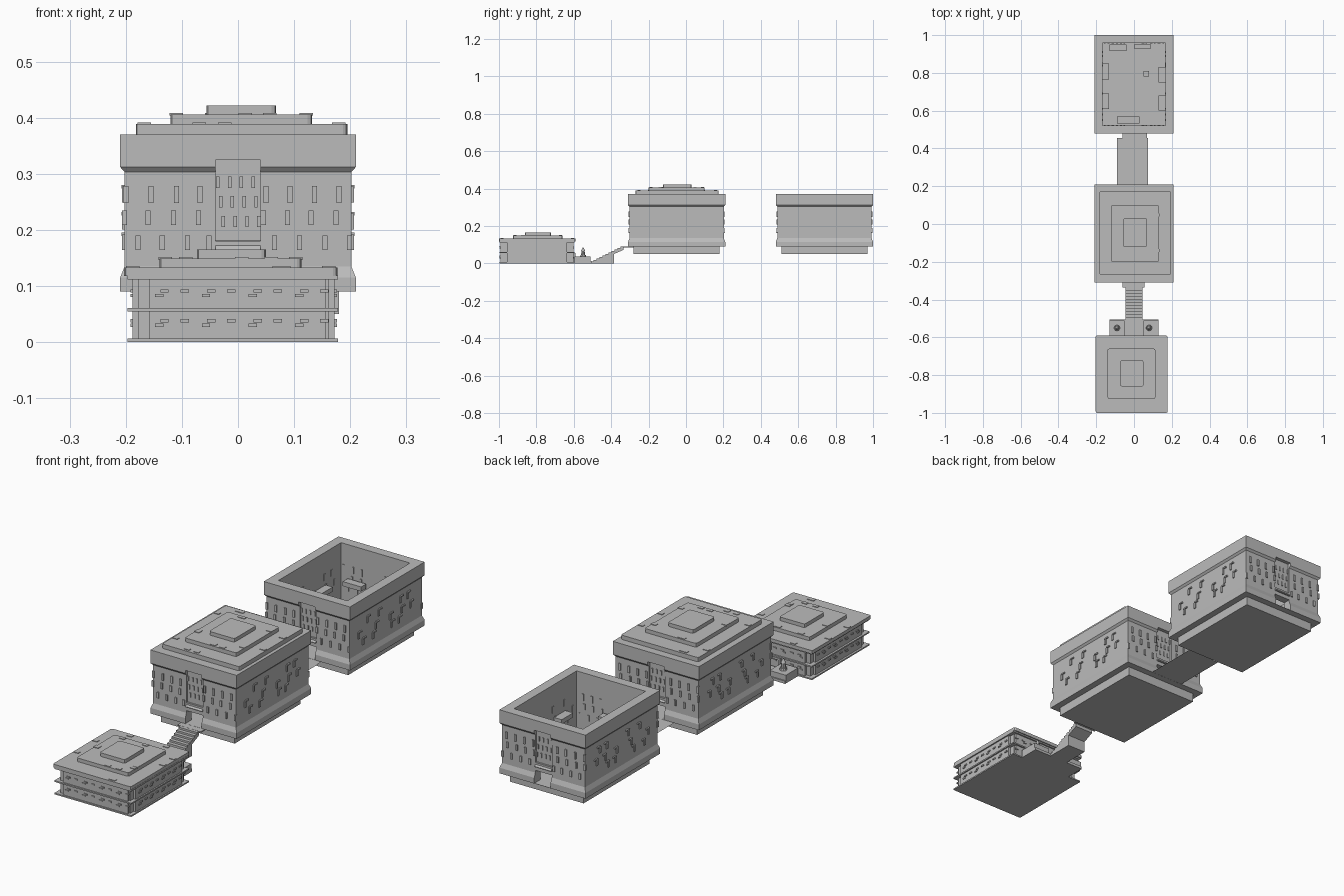
import bpy, bmesh, math, random
from mathutils import Matrix

if "Cube" in bpy.data.objects:
    bpy.data.objects.remove(bpy.data.objects["Cube"])
random.seed(4)

stone = bpy.data.materials.new("grey_stone")
stone.diffuse_color = (0.5, 0.5, 0.5, 1)
stone.use_nodes = True
stone.node_tree.nodes["Principled BSDF"].inputs["Base Color"].default_value = stone.diffuse_color

def finish(name, bm):
    bmesh.ops.recalc_face_normals(bm, faces=bm.faces)
    me = bpy.data.meshes.new(name)
    bm.to_mesh(me)
    bm.free()
    me.materials.append(stone)
    ob = bpy.data.objects.new(name, me)
    bpy.context.collection.objects.link(ob)
    return ob

def add_box(bm, x0, x1, y0, y1, z0, z1):
    m = Matrix.Translation(((x0+x1)/2, (y0+y1)/2, (z0+z1)/2)) @ Matrix.Diagonal((x1-x0, y1-y0, z1-z0, 1))
    return bmesh.ops.create_cube(bm, size=1, matrix=m)["verts"]

def plate(bm, x, y, z, sx, sy, sz):
    add_box(bm, x-sx/2, x+sx/2, y-sy/2, y+sy/2, z-sz/2, z+sz/2)

def boxes(name, *items):
    bm = bmesh.new()
    for b in items:
        add_box(bm, *b)
    return finish(name, bm)

def cut(ob, *items):
    for b in items:
        c = boxes("cutter", b)
        c.hide_render = True
        mod = ob.modifiers.new("cut", 'BOOLEAN')
        mod.operation, mod.solver, mod.object = 'DIFFERENCE', 'EXACT', c
        bpy.context.view_layer.objects.active = ob
        bpy.ops.object.modifier_apply(modifier=mod.name)
        bpy.data.objects.remove(c)

def stepped_roof(name, tiers):
    """Stacked slabs with trimmed corners and a few loose tiles."""
    bm = bmesh.new()
    for x0, x1, y0, y1, z0, z1 in tiers:
        vs = add_box(bm, x0, x1, y0, y1, z0, z1)
        edges = {e for v in vs for e in v.link_edges
                 if abs(e.verts[0].co.z - e.verts[1].co.z) > 0.005}
        bmesh.ops.bevel(bm, geom=list(edges), offset=0.008, segments=2, affect='EDGES', profile=0.5)
    for x0, x1, y0, y1, z0, z1 in tiers[:2]:
        for k in range(8):
            t = random.uniform(-0.38, 0.38)
            e = 0.46 if k % 2 else -0.46
            u, v = (t, e) if k < 4 else (e, t)
            plate(bm, (x0+x1)/2 + u*(x1-x0), (y0+y1)/2 + v*(y1-y0), z1, 0.024, 0.016, 0.005)
    return finish(name, bm)

# ---- large halls: one wall profile of (height, inset) swept round a rectangle
HX, HY = 0.21, 0.26
PROFILE = [(.05, .03), (.09, .03), (.09, 0), (.115, 0), (.135, .008), (.303, .008),
           (.312, 0), (.37, 0), (.37, .042), (.09, .042)]

def hall(name, cy):
    bm = bmesh.new()
    rings = []
    for z, i in PROFILE:
        rings.append([bm.verts.new((sx*(HX-i), cy+sy*(HY-i), z))
                      for sx, sy in ((-1, -1), (1, -1), (1, 1), (-1, 1))])
    for a, b in zip(rings, rings[1:]):
        for k in range(4):
            bm.faces.new((a[k], a[(k+1) % 4], b[(k+1) % 4], b[k]))
    bm.faces.new(rings[0])
    bm.faces.new(rings[-1])
    ob = finish(name + "_walls", bm)
    # doorways and recessed panels above them, front and back
    for s in (-1, 1):
        ya, yb = sorted((cy+s*(HY-.06), cy+s*(HY+.02)))
        yc, yd = sorted((cy+s*(HY-.016), cy+s*(HY+.02)))
        cut(ob, (-.04, .04, ya, yb, .091, .145), (-.04, .04, yc, yd, .18, .325))
    # slit windows, staggered in three rows
    bm = bmesh.new()
    rows = [(.263, (-.2, -.155, -.11, -.068, .05, .093, .136, .18), .03),
            (.222, (-.202, -.16, -.115, -.07, .045, .088, .13, .175), .026),
            (.177, (-.178, -.135, -.09, -.052, .065, .11, .155, .199), .026)]
    side = [(.263, (-.13, -.05, .1, .15)), (.215, (-.19, -.07, .03, .11, .17)), (.178, (-.16, -.09, .04, .09))]
    for s in (-1, 1):
        for z, us, h in rows:
            for u in us:
                plate(bm, u, cy+s*(HY-.008), z, .009, .009, h)
                if abs(u) < .16:
                    plate(bm, u, cy+s*(HY-.042), z, .009, .006, h)
        for r, z in enumerate((.285, .25, .215)):
            for k in range(4):
                plate(bm, -.038+.005*r+.021*k+.002, cy+s*(HY-.016), z, .006, .008, .02)
        for z, us in side:
            for u in us:
                plate(bm, s*(HX-.008), cy+u, z, .009, .01, .028)
                plate(bm, s*(HX-.007), cy+u+.009, z+.014, .01, .02, .006)
                plate(bm, s*(HX-.042), cy+u, z, .006, .01, .028)
    finish(name + "_windows", bm)
    # sloping lintel over each door
    bm = bmesh.new()
    for s in (-1, 1):
        for v in add_box(bm, -.04, .04, *sorted((cy+s*(HY-.016), cy+s*(HY-.002))), .162, .181):
            if v.co.z > .17 and abs(v.co.y-cy) > HY-.01:
                v.co.z = .165
    finish(name + "_lintels", bm)

hall("middle_hall", -0.05)
hall("rear_hall", 0.74)

stepped_roof("middle_roof", [(-.182, .195, -.27, .175, .368, .389),
                             (-.12, .132, -.2, .1, .389, .406),
                             (-.056, .068, -.122, .03, .406, .422)])

# ledges fixed to the inside walls of the open rear hall
boxes("rear_hall_ledges",
      (-.13, -.04, .915, .95, .205, .225), (.0, .09, .93, .95, .205, .225),
      (-.168, -.133, .765, .85, .205, .225), (-.168, -.133, .61, .69, .205, .225),
      (.13, .168, .6, .68, .205, .225), (.13, .168, .75, .83, .205, .225),
      (-.09, .03, .533, .57, .205, .225), (.05, .08, .78, .81, .09, .11))

# thin bridge between the halls and its threshold
bm = bmesh.new()
for x0, x1, y0, y1 in ((-.09, .073, .17, .455), (-.06, .07, .455, .52)):
    bm.faces.new([bm.verts.new(p + (.0905,)) for p in ((x0, y0), (x1, y0), (x1, y1), (x0, y1))])
finish("bridge", bm)

# ---- small front house: crossed blocks leave notched corners, with ledges round it
house = boxes("front_house_walls", (-.158, .157, -.992, -.602, 0, .118))
boxes("front_house_wings", (-.188, .172, -.958, -.635, 0, .118))
boxes("front_house_corners", (-.178, .162, -.982, -.612, 0, .118))
boxes("front_house_ledges", *[(-.197, .178, -.998, -.595, a, b)
                              for a, b in ((0, .006), (.055, .061), (.112, .119))])
stepped_roof("front_house_roof", [(-.203, .177, -1, -.59, .118, .133),
                                  (-.14, .113, -.925, -.66, .133, .149),
                                  (-.073, .05, -.86, -.722, .149, .165)])

# staggered brick-like window plates on all four sides
bm = bmesh.new()
for z in (.09, .037):
    for k in range(4):
        u = -.14 + .083*k
        for du, dz in ((0, -.007), (.009, .001), (.045, .001)):
            for y in (-.992, -.602):
                plate(bm, u+du, y, z+dz, .015, .008, .006)
            for x in (-.188, .172):
                plate(bm, x, -.797+.95*(u+du), z+dz, .008, .015, .006)
finish("front_house_windows", bm)

# door frame at the back of the front house
boxes("front_house_door", (-.045, -.035, -.602, -.592, 0, .055), (.035, .045, -.602, -.592, 0, .055),
      (-.045, .045, -.602, -.592, .046, .055))

# ---- landing with two plinths
boxes("landing", (-.13, .13, -.595, -.505, 0, .012))
boxes("plinths", (-.13, -.05, -.595, -.51, 0, .036), (.05, .13, -.595, -.51, 0, .036))

# pointed posts on the plinths
bm = bmesh.new()
for x in (-.09, .08):
    for r1, r2, z0, z1 in ((.016, .014, .036, .046), (.011, .008, .046, .066), (.011, .001, .066, .086)):
        bmesh.ops.create_cone(bm, cap_ends=True, segments=10, radius1=r1, radius2=r2, depth=z1-z0,
                              matrix=Matrix.Translation((x, -.55, (z0+z1)/2)))
finish("posts", bm)

# ---- staircase: stepped side profile extruded across
N, Y0, Y1, Z0, Z1 = 11, -.51, -.335, .01, .09
pts = [(Y0, 0)]
for k in range(N):
    z = Z0 + (Z1-Z0)*k/(N-1)
    pts += [(Y0 + (Y1-Y0)*k/N, z), (Y0 + (Y1-Y0)*(k+1)/N, z)]
pts += [(Y1, .072), (-.385, .05), (-.385, 0)]
bm = bmesh.new()
f = bm.faces.new([bm.verts.new((-.045, y, z)) for y, z in pts])
ext = bmesh.ops.extrude_face_region(bm, geom=[f])["geom"]
bmesh.ops.translate(bm, vec=(.09, 0, 0), verts=[g for g in ext if isinstance(g, bmesh.types.BMVert)])
finish("staircase", bm)
boxes("stair_threshold", (-.06, .055, -.337, -.27, .086, .0905))
